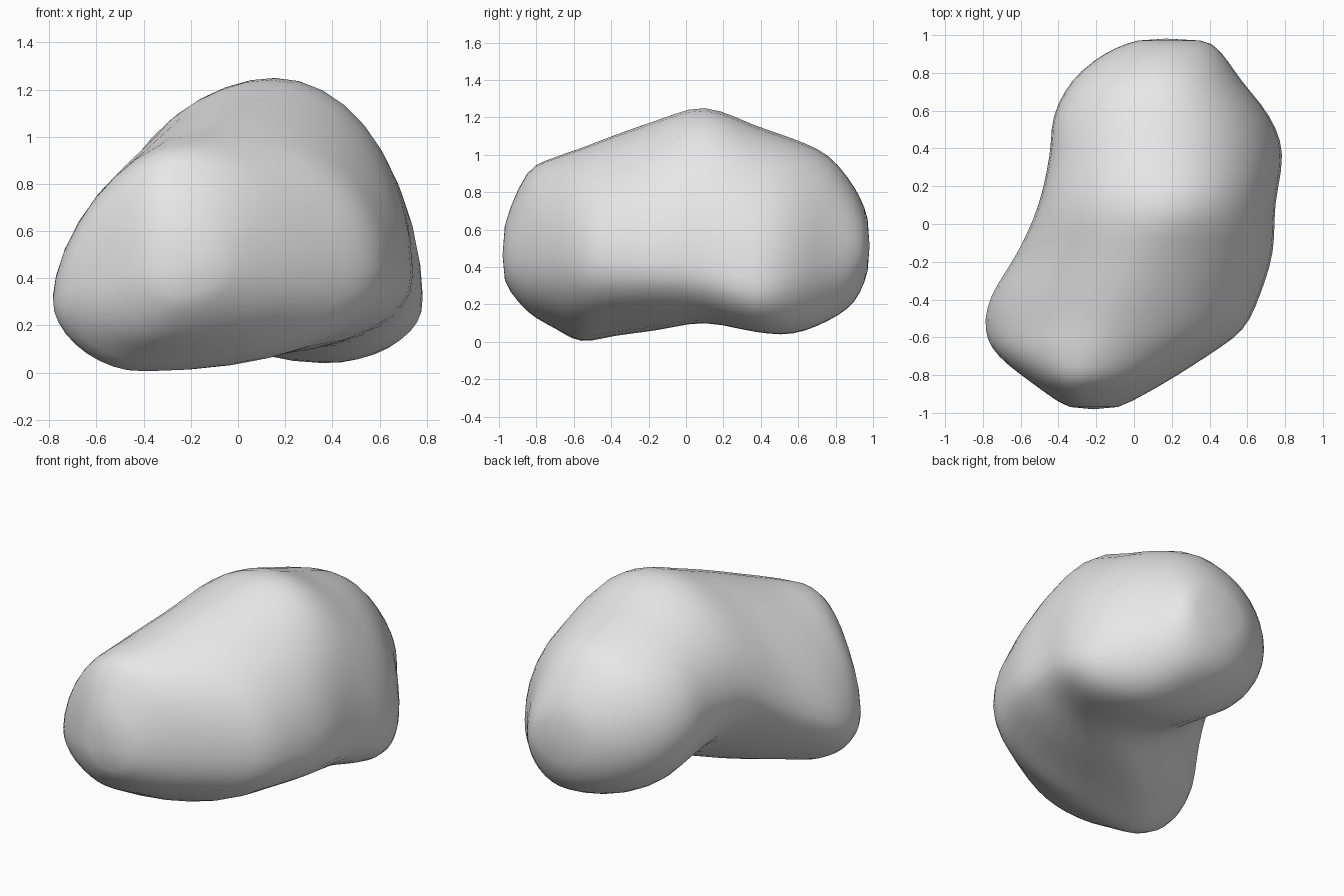
import bpy, bmesh, math

if "Cube" in bpy.data.objects:
    bpy.data.objects.remove(bpy.data.objects["Cube"])

# Cross-sections along y, front half then back half:
# (y, left x, right x, bottom z, top z, x at top, x at bottom, z at left, z at right,
#  roundness of lower left, upper left)
FRONT = [
    (-0.97, -0.36, -0.07, 0.31, 0.64, -0.25, -0.24, 0.44, 0.46, 2.0, 2.0),
    (-0.85, -0.53, 0.15, 0.16, 0.91, -0.27, -0.30, 0.40, 0.46, 2.0, 2.0),
    (-0.70, -0.72, 0.39, 0.07, 0.99, -0.19, -0.36, 0.34, 0.45, 1.9, 1.85),
    (-0.56, -0.79, 0.58, 0.00, 1.04, -0.11, -0.42, 0.30, 0.44, 1.8, 1.72),
    (-0.38, -0.76, 0.67, 0.03, 1.11, -0.03, -0.30, 0.36, 0.42, 1.7, 1.65),
    (-0.15, -0.62, 0.74, 0.06, 1.19, 0.06, -0.08, 0.50, 0.41, 1.6, 1.72),
]
BACK = [
    (0.10, -0.51, 0.75, 0.10, 1.26, 0.16, 0.25, 0.64, 0.39, 1.6, 1.85),
    (0.37, -0.45, 0.79, 0.05, 1.16, 0.15, 0.36, 0.63, 0.30, 1.85, 2.0),
    (0.57, -0.43, 0.72, 0.04, 1.09, 0.15, 0.36, 0.60, 0.36, 2.0, 2.0),
    (0.76, -0.33, 0.57, 0.11, 1.00, 0.15, 0.28, 0.56, 0.43, 2.0, 2.0),
    (0.90, -0.16, 0.47, 0.21, 0.83, 0.15, 0.22, 0.54, 0.48, 2.0, 2.0),
    (0.97, 0.00, 0.39, 0.36, 0.68, 0.15, 0.18, 0.52, 0.50, 2.0, 2.0),
]
SECTIONS = FRONT + BACK
SIDES = 36
STEPS = 3
LOWER_RIGHT = 2.12


def spline(a, b, c, d, t):
    """Smooth blend from section b to section c."""
    return [0.5 * (2 * q + (r - p) * t + (2 * p - 5 * q + 4 * r - s) * t * t
                   + (3 * q - p - 3 * r + s) * t ** 3)
            for p, q, r, s in zip(a, b, c, d)]


def section_points(s):
    """Four rounded arcs joining the right, top, left and bottom extremes."""
    y, xl, xr, zb, zt, xt, xb, zl, zr, low_l, up_l = s
    pts = []
    for i in range(SIDES):
        a = 2 * math.pi * i / SIDES
        c, n = math.cos(a), math.sin(a)
        if n >= 0:
            e = 2 / up_l if c < 0 else 1.0
        else:
            e = 2 / low_l if c < 0 else 2 / LOWER_RIGHT
        cx = xt if n >= 0 else xb
        cz = zr if c >= 0 else zl
        rx = xr - cx if c >= 0 else cx - xl
        rz = zt - cz if n >= 0 else cz - zb
        pts.append((cx + math.copysign(abs(c) ** e, c) * rx, y,
                    cz + math.copysign(abs(n) ** e, n) * rz))
    return pts


# Kidney-shaped boulder body, lofted from front to back
bm = bmesh.new()
rings = []
last = len(SECTIONS) - 1
for k in range(last):
    quad = [SECTIONS[min(max(k + o, 0), last)] for o in (-1, 0, 1, 2)]
    for j in range(STEPS):
        rings.append(section_points(spline(*quad, j / STEPS)))
rings.append(section_points(SECTIONS[last]))
rings = [[bm.verts.new(p) for p in ring] for ring in rings]
for r0, r1 in zip(rings, rings[1:]):
    for i in range(SIDES):
        j = (i + 1) % SIDES
        bm.faces.new((r0[i], r0[j], r1[j], r1[i]))

# Rounded end caps
for ring, tip in ((rings[0], (-0.20, -1.0, 0.46)), (rings[-1], (0.15, 1.0, 0.51))):
    pole = bm.verts.new(tip)
    for i in range(SIDES):
        bm.faces.new((ring[i], ring[(i + 1) % SIDES], pole))

# Even out the surface a little
for _ in range(2):
    bmesh.ops.smooth_vert(bm, verts=bm.verts, factor=0.4,
                          use_axis_x=True, use_axis_y=True, use_axis_z=True)
bmesh.ops.recalc_face_normals(bm, faces=bm.faces)
for f in bm.faces:
    f.smooth = True

mesh = bpy.data.meshes.new("boulder")
bm.to_mesh(mesh)
bm.free()
boulder = bpy.data.objects.new("boulder", mesh)
bpy.context.collection.objects.link(boulder)

# Plain stone colour
stone = bpy.data.materials.new("pale grey stone")
stone.diffuse_color = (0.8, 0.8, 0.8, 1.0)
stone.use_nodes = True
stone.node_tree.nodes["Principled BSDF"].inputs["Base Color"].default_value = stone.diffuse_color
mesh.materials.append(stone)
